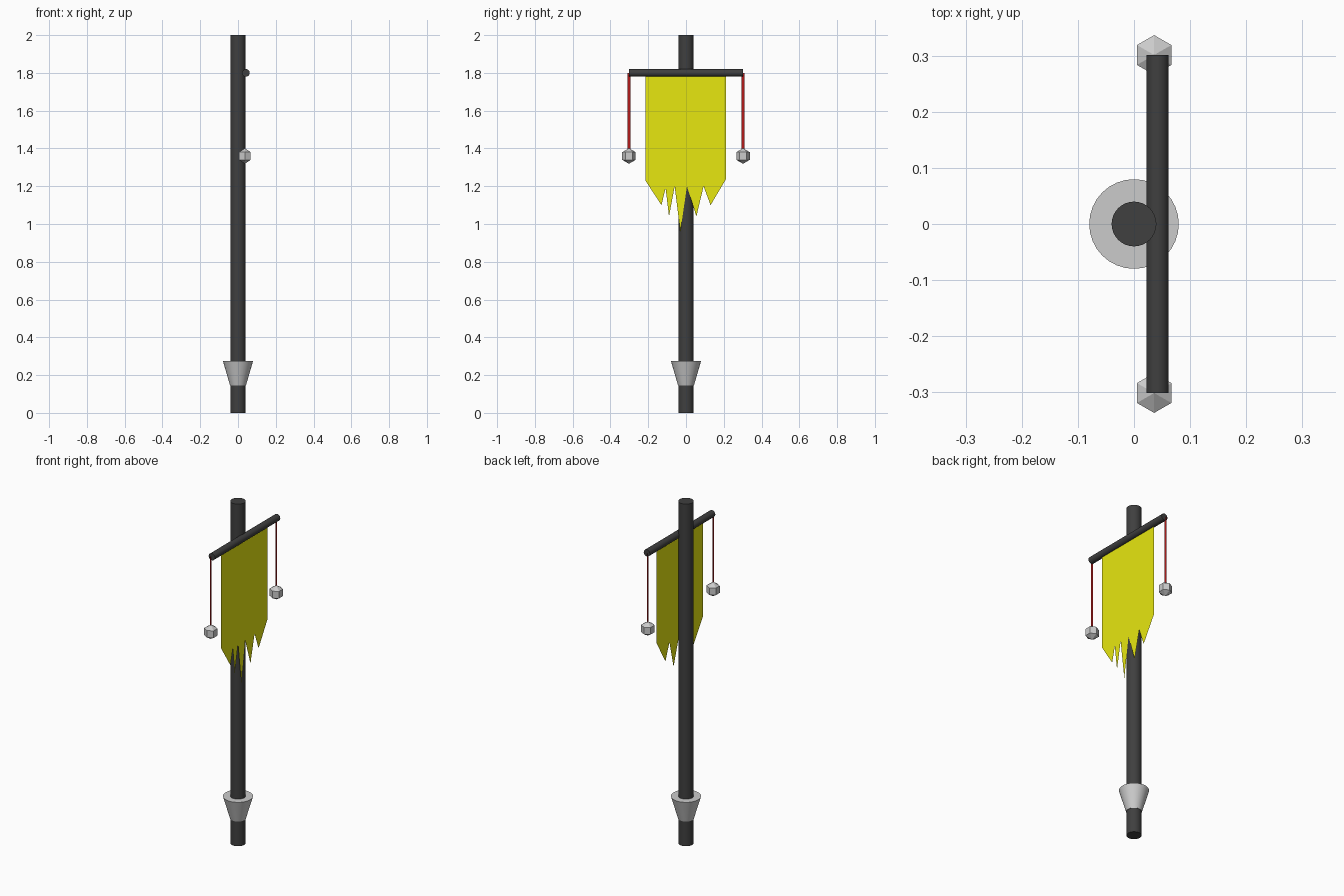
import bpy, bmesh, math
from mathutils import Matrix

if "Cube" in bpy.data.objects:
    bpy.data.objects.remove(bpy.data.objects["Cube"])


def material(name, rgb):
    m = bpy.data.materials.new(name)
    m.diffuse_color = (*rgb, 1)
    m.use_nodes = True
    m.node_tree.nodes["Principled BSDF"].inputs["Base Color"].default_value = m.diffuse_color
    return m


DARK = material("dark_iron", (0.05, 0.05, 0.05))
GREY = material("light_metal", (0.6, 0.6, 0.6))
YELLOW = material("yellow_cloth", (0.8, 0.8, 0.005))
RED = material("red_cord", (0.45, 0.01, 0.01))
BAR_X, BAR_Z, BAR_HALF = 0.042, 1.80, 0.302


def add_object(name, bm, mat, smooth=False):
    me = bpy.data.meshes.new(name)
    bm.to_mesh(me)
    bm.free()
    me.materials.append(mat)
    ob = bpy.data.objects.new(name, me)
    bpy.context.collection.objects.link(ob)
    if smooth:
        bpy.ops.object.select_all(action='DESELECT')
        ob.select_set(True)
        bpy.context.view_layer.objects.active = ob
        bpy.ops.object.shade_smooth_by_angle(angle=math.radians(40))
    return ob


def rod(name, r1, r2, length, matrix, mat):
    bm = bmesh.new()
    bmesh.ops.create_cone(bm, cap_ends=True, segments=32, radius1=r1,
                          radius2=r2, depth=length, matrix=matrix)
    return add_object(name, bm, mat, True)


def sheet(name, outline, x, mat):
    """Flat panel in the y-z plane, facing +x."""
    bm = bmesh.new()
    face = bm.faces.new([bm.verts.new((x, y, z)) for y, z in outline])
    face.normal_update()
    if face.normal.x < 0:
        face.normal_flip()
    bmesh.ops.triangulate(bm, faces=[face])
    return add_object(name, bm, mat)


# Pole, flared collar and crossbar
rod("pole", 0.04, 0.04, 2.0, Matrix.Translation((0, 0, 1)), DARK)
rod("collar", 0.042, 0.08, 0.13, Matrix.Translation((0, 0, 0.21)), GREY)
rod("crossbar", 0.02, 0.02, 2 * BAR_HALF,
    Matrix.Translation((BAR_X, 0, BAR_Z)) @ Matrix.Rotation(math.pi / 2, 4, 'X'), DARK)

# Banner with torn lower edge
sheet("banner", [(-0.215, 1.80), (-0.215, 1.23), (-0.13, 1.10), (-0.108, 1.19),
                 (-0.09, 1.04), (-0.06, 1.20), (-0.03, 0.96), (0.005, 1.20),
                 (0.055, 1.04), (0.093, 1.20), (0.13, 1.10), (0.213, 1.24),
                 (0.213, 1.80)], BAR_X, YELLOW)

# Hanging cords and faceted weights at both ends of the bar
for side, s in (("front", -1), ("back", 1)):
    y = s * 0.302
    sheet(side + "_cord", [(y - 0.008, 1.38), (y + 0.008, 1.38),
                           (y + 0.008, BAR_Z), (y - 0.008, BAR_Z)], 0.036, RED)
    bm = bmesh.new()
    bmesh.ops.create_uvsphere(bm, u_segments=6, v_segments=3, radius=0.041,
                              matrix=Matrix.Translation((0.036, y, 1.36)))
    add_object(side + "_weight", bm, GREY)
